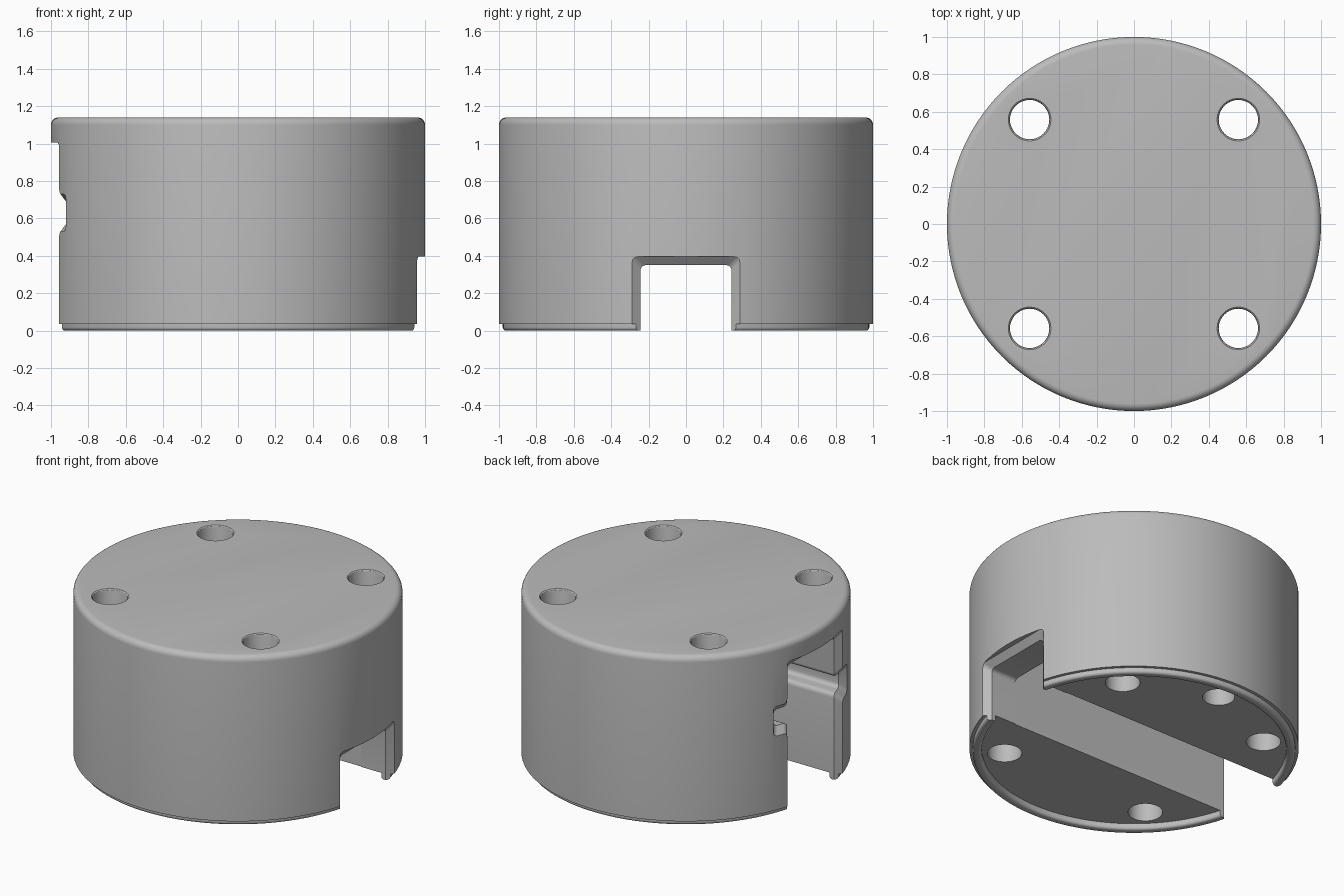
import bpy, bmesh
from math import sin, cos, pi, sqrt, radians
from mathutils import Vector

if "Cube" in bpy.data.objects:
    bpy.data.objects.remove(bpy.data.objects["Cube"])

grey = bpy.data.materials.new("plain_grey")
grey.use_nodes = True
COLOUR = (0.5, 0.5, 0.5, 1)
grey.diffuse_color = COLOUR
grey.node_tree.nodes["Principled BSDF"].inputs["Base Color"].default_value = COLOUR


def make_object(name, rings):
    """Skin closed rings of points and cap both ends."""
    bm = bmesh.new()
    loops = [[bm.verts.new(p) for p in ring] for ring in rings]
    n = len(loops[0])
    for a, b in zip(loops, loops[1:]):
        for i in range(n):
            j = (i + 1) % n
            bm.faces.new((a[i], a[j], b[j], b[i]))
    bm.faces.new(loops[0])
    bm.faces.new(loops[-1])
    bmesh.ops.recalc_face_normals(bm, faces=bm.faces)
    mesh = bpy.data.meshes.new(name)
    bm.to_mesh(mesh)
    bm.free()
    mesh.materials.append(grey)
    obj = bpy.data.objects.new(name, mesh)
    bpy.context.collection.objects.link(obj)
    return obj


def lathe(name, profile, segments, cx=0, cy=0):
    turns = [2 * pi * i / segments for i in range(segments)]
    return make_object(name, [[(cx + r * cos(t), cy + r * sin(t), z) for t in turns]
                              for r, z in profile])


def quarter(r, z, radius, start, steps=6):
    """Quarter arc about (r, z), turning anticlockwise from start degrees."""
    angles = [radians(start + 90 * i / steps) for i in range(steps + 1)]
    return [(r + radius * cos(a), z + radius * sin(a)) for a in angles]


def rounded(points, radius, steps=5):
    """Round every corner of a right-angled outline."""
    out = []
    for i, p in enumerate(points):
        p = Vector(p)
        a = (Vector(points[i - 1]) - p).normalized() * radius
        b = (Vector(points[(i + 1) % len(points)]) - p).normalized() * radius
        for k in range(steps + 1):
            t = pi / 2 * k / steps
            out.append(p + a * (1 - sin(t)) + b * (1 - cos(t)))
    return out


def slot_cutter(name, half_outline, side, inner_x):
    """Slot along x whose mouth flares in a round fillet at the curved wall."""
    fillet, steps = 0.045, 6

    def outline(grow):
        half = [(y + grow, z + s * grow) for y, z, s in half_outline]
        return rounded(half + [(-y, z) for y, z in reversed(half)], 0.028)

    rings = [[(side * 1.2, y, z) for y, z in outline(fillet)]]
    for k in range(steps + 1):
        a = pi / 2 * k / steps
        reach = 1 - fillet * sin(a)
        rings.append([(side * sqrt(reach ** 2 - y * y), y, z)
                      for y, z in outline(fillet * (1 - sin(a)))])
    rings.append([(side * inner_x, y, z) for y, z in outline(0)])
    return make_object(name, rings)


# Round body with a soft top edge and a small lip under the rim
top = 1.14
body_profile = ([(0.925, 0.04)]
                + quarter(0.943, 0.018, 0.018, 180)
                + quarter(0.962, 0.018, 0.018, 270)
                + [(0.98, 0.035), (1, 0.035)]
                + quarter(0.96, top - 0.04, 0.04, 0))
body = lathe("round_body", body_profile, 128)

# Low opening on one side, tall grooved channel entering from the other
low = [(0.243, -0.3, 0), (0.243, 0.35, 1)]
tall = [(0.248, -0.3, 0), (0.248, 0.575, -1), (0.345, 0.575, -1),
        (0.345, 0.685, 1), (0.248, 0.685, 1), (0.248, 0.96, 1)]
cutters = [slot_cutter("low_slot_cutter", low, 1, 0.6),
           slot_cutter("tall_slot_cutter", tall, -1, -0.74)]

# Four through holes with eased top rims, and one blind hole underneath
through = [(0.105, -0.2), (0.105, top - 0.015), (0.108, top - 0.005),
           (0.114, top), (0.114, top + 0.2)]
for sx in (-1, 1):
    for sy in (-1, 1):
        cutters.append(lathe("bolt_hole_cutter", through, 40, sx * 0.558, sy * 0.558))
cutters.append(lathe("blind_hole_cutter", [(0.098, -0.2), (0.098, 0.5)], 40, 0, 0.8))

bpy.context.view_layer.objects.active = body
for cutter in cutters:
    cutter.hide_render = True
    mod = body.modifiers.new("cut", "BOOLEAN")
    mod.operation = "DIFFERENCE"
    mod.solver = "EXACT"
    mod.object = cutter
    bpy.ops.object.modifier_apply(modifier=mod.name)
    bpy.data.objects.remove(cutter)

bpy.ops.object.select_all(action="DESELECT")
body.select_set(True)
bpy.ops.object.shade_smooth_by_angle(angle=radians(30))
